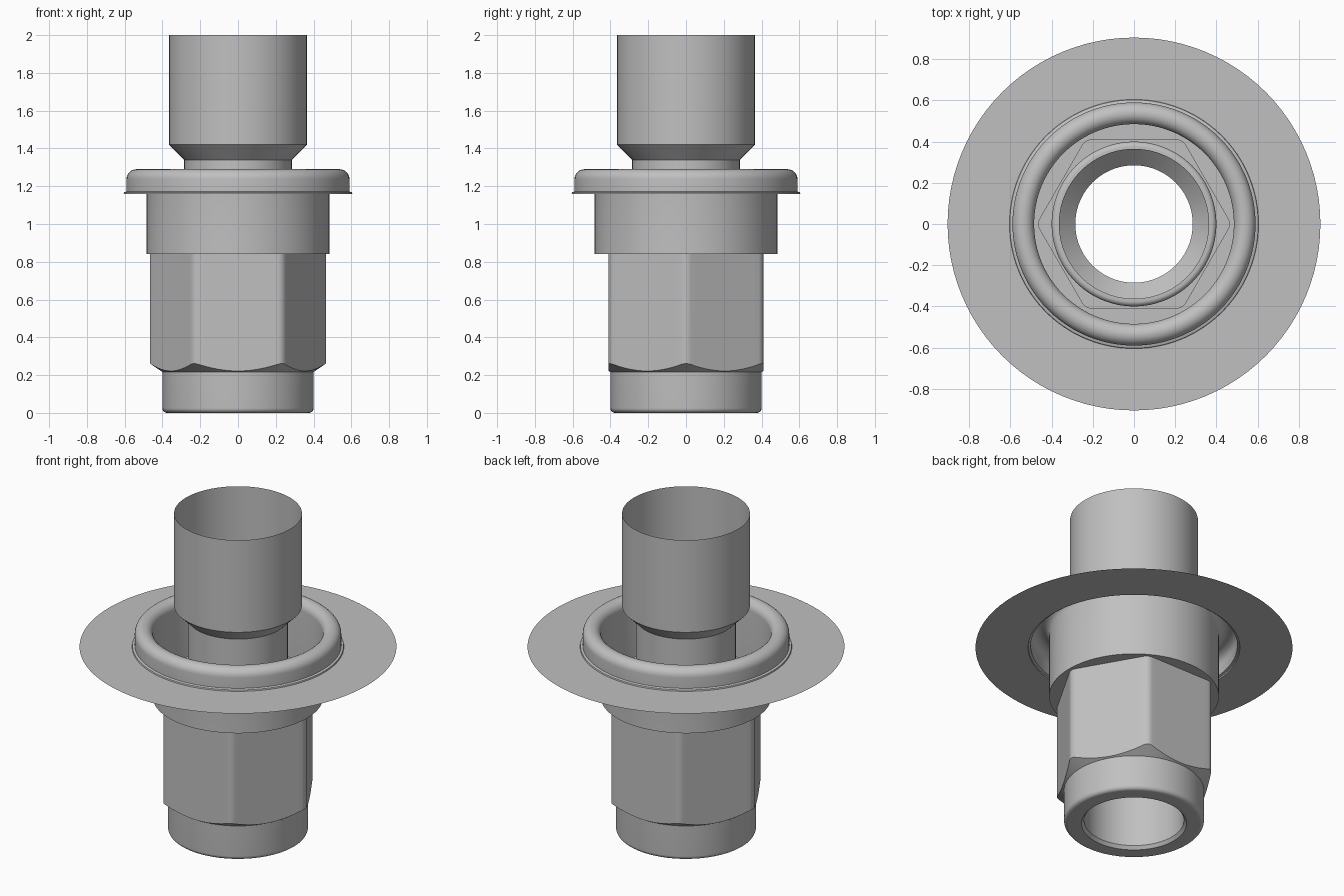
import bpy
import bmesh
from math import sin, cos, pi, radians

cube = bpy.data.objects.get("Cube")
if cube:
    bpy.data.objects.remove(cube, do_unlink=True)

steel = bpy.data.materials.new("brushed steel grey")
steel.use_nodes = True
GREY = (0.53, 0.53, 0.53, 1)
steel.diffuse_color = GREY
steel.node_tree.nodes["Principled BSDF"].inputs["Base Color"].default_value = GREY

SEGMENTS = 96


def skin(name, rings):
    """Join a list of closed vertex rings with quads and make a smooth object."""
    bm = bmesh.new()
    loops = [[bm.verts.new(p) for p in ring] for ring in rings]
    for low, high in zip(loops, loops[1:]):
        n = len(low)
        for j in range(n):
            k = (j + 1) % n
            bm.faces.new((low[j], low[k], high[k], high[j]))
    mesh = bpy.data.meshes.new(name)
    bm.to_mesh(mesh)
    bm.free()
    mesh.materials.append(steel)
    obj = bpy.data.objects.new(name, mesh)
    bpy.context.collection.objects.link(obj)
    bpy.ops.object.select_all(action="DESELECT")
    obj.select_set(True)
    bpy.context.view_layer.objects.active = obj
    bpy.ops.object.shade_smooth_by_angle(angle=radians(25))
    return obj


def lathe(name, profile):
    """Revolve (radius, height) points around the z axis."""
    angles = [2 * pi * j / SEGMENTS for j in range(SEGMENTS)]
    return skin(name, [[(r * cos(a), r * sin(a), z) for a in angles]
                       for r, z in profile])


def arc(r, z, radius, start, end, steps=8):
    """Profile points along an arc, angles in degrees."""
    angles = [radians(start + (end - start) * i / steps) for i in range(steps + 1)]
    return [(r + radius * cos(a), z + radius * sin(a)) for a in angles]


# Thin upper pipe with a tapered neck
BORE = 0.285
NUT_TOP = 0.87
SPIGOT_TOP = 0.98
lathe("upper_pipe", [(BORE, SPIGOT_TOP), (BORE, 1.34), (0.365, 1.42), (0.365, 2.0)])

# Sheet collar: flat flange, rolled rim, sleeve and floor
RIM = 0.0525
lathe("flange", [(0.905, 1.16), (0.605, 1.16)])
lathe("rolled_collar",
      [(0.605, 1.16), (0.603, 1.168), (0.59, 1.172)]
      + arc(0.5375, 1.2375, RIM, 0, 180, 16)
      + [(0.485, 0.84), (0.39, 0.84)])

# Round body running through the nut, rounded at both ends, with the bore inside
EDGE = 0.025
lathe("round_body",
      [(BORE, SPIGOT_TOP), (BORE, 0.02), (0.30, 0.0)]
      + arc(0.40 - EDGE, EDGE, EDGE, -90, 0)
      + arc(0.40 - EDGE, SPIGOT_TOP - EDGE, EDGE, 0, 90)
      + [(BORE, SPIGOT_TOP)])

# Hexagonal nut: rounded corners, lower edge cut by a cone
APOTHEM = 0.41
ROUND = 0.05
centre = (APOTHEM - ROUND) / cos(pi / 6)
corners = []
for k in range(6):
    turn = k * pi / 3
    corners.append([(centre * cos(turn) + ROUND * cos(turn + radians(d)),
                     centre * sin(turn) + ROUND * sin(turn + radians(d)))
                    for d in range(-30, 31, 10)])
outline = []
for k, corner in enumerate(corners):
    outline += corner
    (x0, y0), (x1, y1) = corner[-1], corners[(k + 1) % 6][0]
    for i in range(1, 12):
        t = i / 12
        outline.append((x0 + (x1 - x0) * t, y0 + (y1 - y0) * t))


def hex_ring(z=None, radius=None):
    ring = []
    for x, y in outline:
        r = (x * x + y * y) ** 0.5
        s = radius / r if radius else 1
        height = 0.222 + (r - APOTHEM) * 0.7 if z is None else z
        ring.append((x * s, y * s, height))
    return ring


skin("hex_nut", [hex_ring(0.216, 0.399), hex_ring(),
                 hex_ring(NUT_TOP), hex_ring(NUT_TOP, 0.399)])
